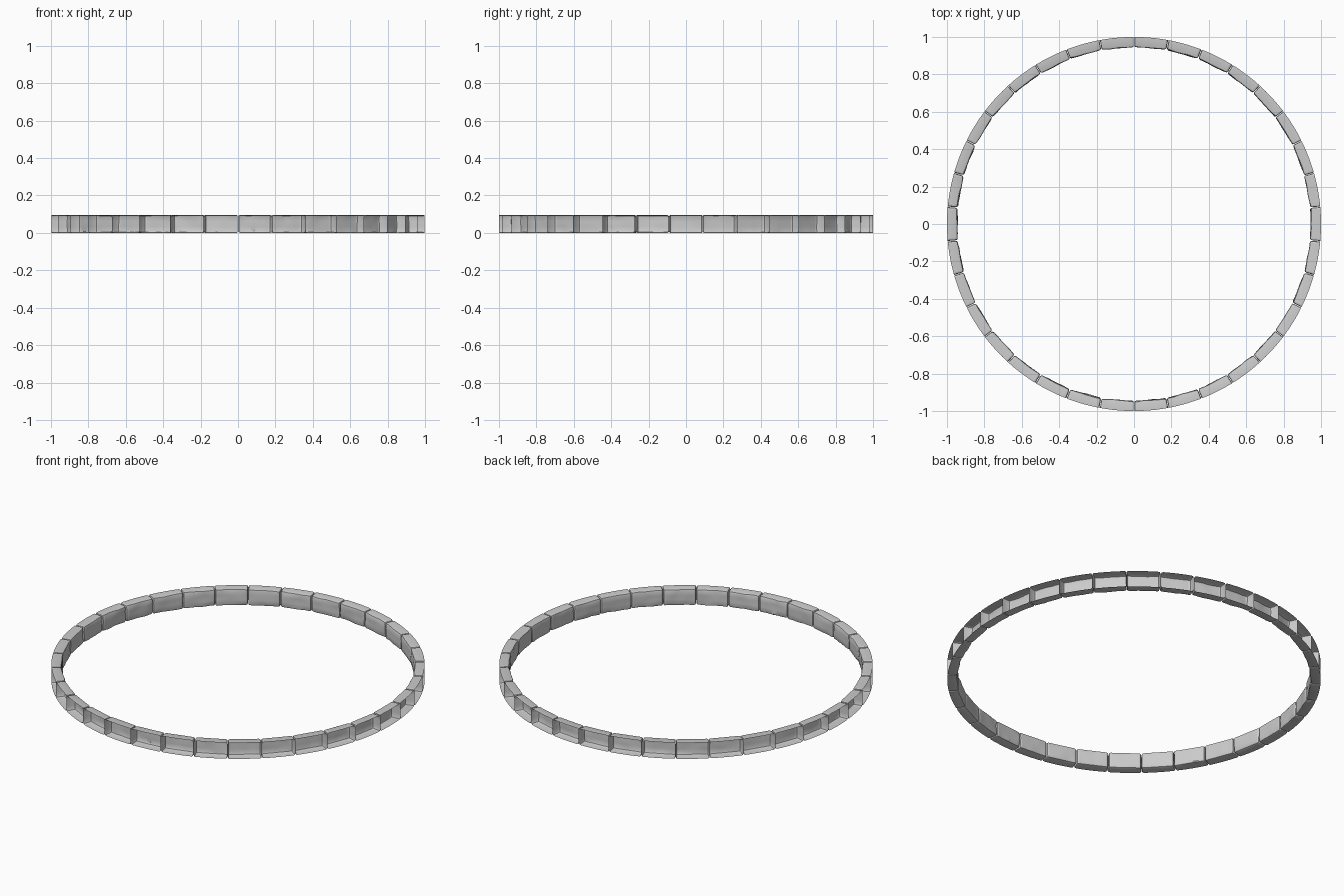
import bpy, bmesh, math, random
from mathutils import Vector, noise

if "Cube" in bpy.data.objects:
    bpy.data.objects.remove(bpy.data.objects["Cube"])

random.seed(4)
COUNT = 34
STEP = 2 * math.pi / COUNT
HALF = STEP / 2 - 0.0015          # half angular width, leaving a thin joint
DEPTH, HEIGHT = 0.056, 0.095


def make_stone(index):
    bm = bmesh.new()
    bmesh.ops.create_cube(bm, size=1)
    # local block: x = depth inward from the outer rim, y = angle, z = height
    for v in bm.verts:
        v.co = Vector(((v.co.x + 0.5) * DEPTH, v.co.y * 2 * HALF, (v.co.z + 0.5) * HEIGHT))
    # the outer side is open
    outer = [f for f in bm.faces if all(v.co.x < 1e-5 for v in f.verts)]
    bmesh.ops.delete(bm, geom=outer, context='FACES_ONLY')
    # worn, rounded edges
    edges = [e for e in bm.edges if not e.is_boundary]
    bmesh.ops.bevel(bm, geom=edges, offset=random.uniform(0.007, 0.012), segments=2,
                    profile=0.5, affect='EDGES', clamp_overlap=True)
    # cuts so the block can bend and the surface can be uneven
    cuts = [((i / 6 - 0.5) * 1.7 * HALF, 'y') for i in range(7)]
    cuts += [(HEIGHT * k, 'z') for k in (0.35, 0.65)]
    for value, axis in cuts:
        co = Vector((0, value, 0)) if axis == 'y' else Vector((0, 0, value))
        no = Vector((0, 1, 0)) if axis == 'y' else Vector((0, 0, 1))
        bmesh.ops.bisect_plane(bm, geom=bm.verts[:] + bm.edges[:] + bm.faces[:],
                               plane_co=co, plane_no=no)
    # uneven inner side, then bend around the circle
    seed = Vector((index * 7.3, 1.7, 4.1))
    centre = index * STEP
    for v in bm.verts:
        x, a, z = v.co
        t = x / DEPTH
        bump = noise.noise(Vector((x * 20, a * 18, z * 25)) + seed) * 0.005 * t
        chord = (1 - DEPTH) * (1 / math.cos(a) - 1) * t
        r = 1 - x + chord + bump
        z = min(max(z + bump * 0.5, 0), HEIGHT)
        v.co = Vector((r * math.cos(centre + a), r * math.sin(centre + a), z))
    bmesh.ops.recalc_face_normals(bm, faces=bm.faces[:])
    # normals point away from the block's core
    core = Vector((math.cos(centre), math.sin(centre), 0)) * (1 - DEPTH / 2)
    core.z = HEIGHT / 2
    if sum((f.calc_center_median() - core).dot(f.normal) for f in bm.faces) < 0:
        bmesh.ops.reverse_faces(bm, faces=bm.faces[:])
    mesh = bpy.data.meshes.new("ring_stone")
    bm.to_mesh(mesh)
    bm.free()
    obj = bpy.data.objects.new(f"ring_stone_{index + 1}", mesh)
    bpy.context.collection.objects.link(obj)
    obj.select_set(True)
    bpy.context.view_layer.objects.active = obj


# circle of kerb stones
for i in range(COUNT):
    make_stone(i)
bpy.ops.object.shade_smooth_by_angle(angle=math.radians(35))
